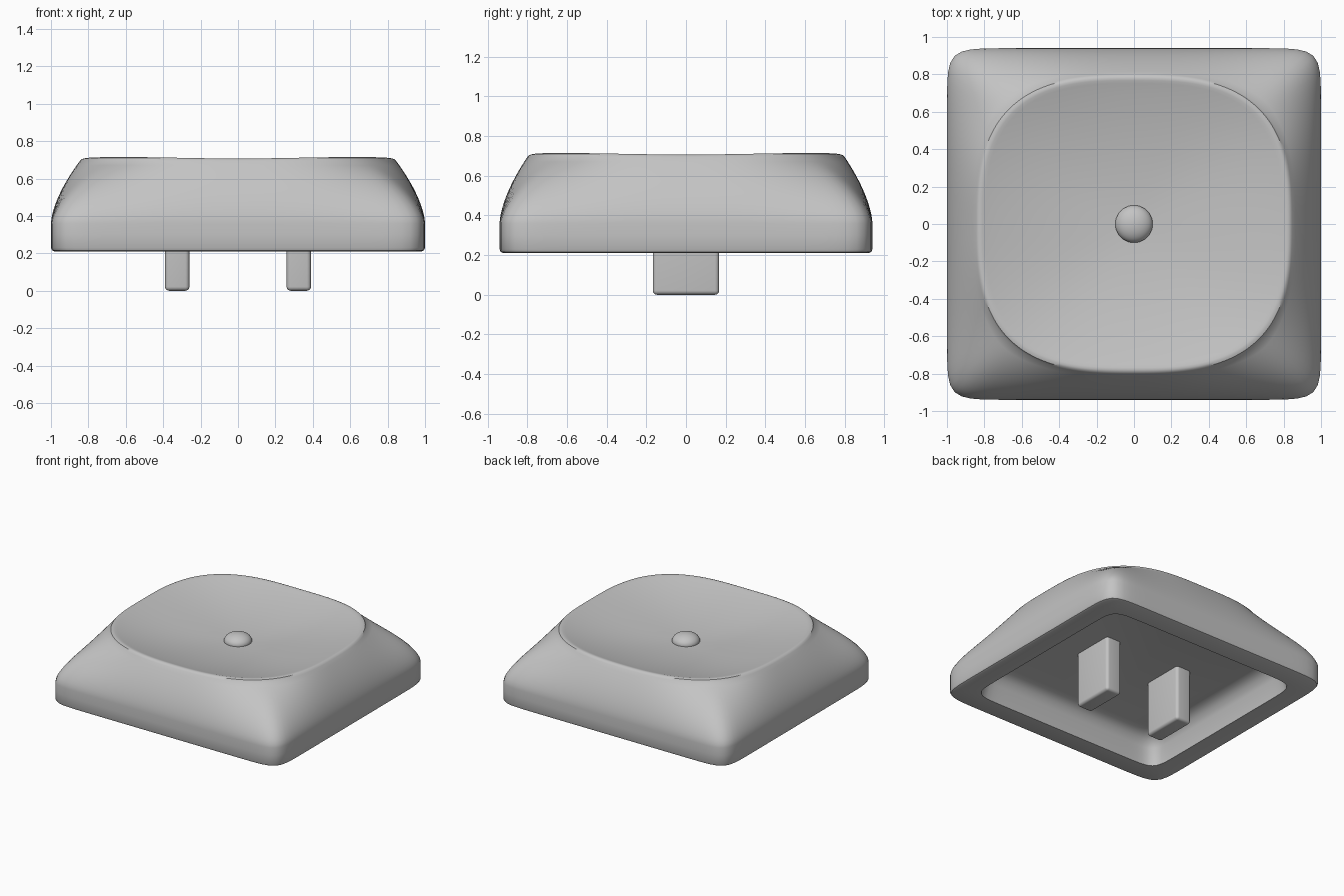
import bpy, bmesh
from math import sin, cos, pi, radians

cube = bpy.data.objects.get("Cube")
if cube:
    bpy.data.objects.remove(cube, do_unlink=True)

grey = bpy.data.materials.new("plain_grey")
grey.use_nodes = True
grey.diffuse_color = (0.55, 0.55, 0.55, 1)
grey.node_tree.nodes["Principled BSDF"].inputs["Base Color"].default_value = (0.55, 0.55, 0.55, 1)

SEGMENTS = 192


def finish(bm, name):
    bmesh.ops.recalc_face_normals(bm, faces=bm.faces)
    mesh = bpy.data.meshes.new(name)
    bm.to_mesh(mesh)
    bm.free()
    obj = bpy.data.objects.new(name, mesh)
    bpy.context.collection.objects.link(obj)
    mesh.materials.append(grey)
    bpy.ops.object.select_all(action='DESELECT')
    obj.select_set(True)
    bpy.context.view_layer.objects.active = obj
    bpy.ops.object.shade_smooth_by_angle(angle=radians(40))
    return obj


def radius(t, a, b, n):
    """Distance to a superellipse outline in direction t."""
    return (abs(cos(t) / a) ** n + abs(sin(t) / b) ** n) ** (-1 / n)


def square_ring(inset, z):
    return [(radius(t, 1 - inset, 0.94 - inset, 16), t, z) for t in angles]


def dish_ring(scale, z, lift=0.0):
    return [(scale * radius(t, 0.845, 0.80, 2.9), t, z + lift * sin(2 * t) ** 2) for t in angles]


def blend(lower, upper, k, z):
    return [(p[0] * (1 - k) + q[0] * k, p[1], z) for p, q in zip(lower, upper)]


angles = [2 * pi * i / SEGMENTS for i in range(SEGMENTS)]

# Cap: cavity ceiling, cavity wall, bottom lip, outer flare, rim and dish
rings = [square_ring(i, z) for i, z in
         [(0.30, 0.43), (0.25, 0.42), (0.21, 0.39), (0.185, 0.34), (0.165, 0.21),
          (0.02, 0.21), (0.006, 0.216), (0, 0.23), (0, 0.30), (0, 0.36)]]
base, crown = square_ring(0, 0), dish_ring(1, 0)
STEPS = 14
for i in range(1, STEPS + 1):
    s = i / STEPS
    rings.append(blend(base, crown, s ** 1.6, 0.36 + 0.335 * s))
rings += [dish_ring(s, z, 0.008) for s, z in
          [(0.99, 0.703), (0.975, 0.707), (0.96, 0.706), (0.94, 0.701)]]
for i in range(11, 0, -1):
    s = i / 12
    rings.append(dish_ring(0.94 * s, 0.60 + 0.101 * s ** 2, 0.008 * s ** 4))

bm = bmesh.new()
loops = [[bm.verts.new((r * cos(t), r * sin(t), z)) for r, t, z in ring] for ring in rings]
for low, high in zip(loops, loops[1:]):
    for i in range(SEGMENTS):
        j = (i + 1) % SEGMENTS
        bm.faces.new((low[i], low[j], high[j], high[i]))
bm.faces.new(loops[0])
centre = bm.verts.new((0, 0, 0.60))
for i in range(SEGMENTS):
    bm.faces.new((loops[-1][i], loops[-1][(i + 1) % SEGMENTS], centre))
finish(bm, "cap")

# Homing bump in the middle of the dish
bm = bmesh.new()
bmesh.ops.create_uvsphere(bm, u_segments=48, v_segments=24, radius=0.1)
bmesh.ops.scale(bm, vec=(1, 1, 0.6), verts=bm.verts)
bmesh.ops.translate(bm, vec=(0, 0, 0.605), verts=bm.verts)
finish(bm, "homing_bump")

# Two mounting prongs under the cap
for side, name in ((1, "left_prong"), (-1, "right_prong")):
    bm = bmesh.new()
    bmesh.ops.create_cube(bm, size=1)
    bmesh.ops.scale(bm, vec=(0.13, 0.335, 0.46), verts=bm.verts)
    bmesh.ops.translate(bm, vec=(side * 0.325, 0, 0.23), verts=bm.verts)
    bmesh.ops.bevel(bm, geom=bm.edges[:], offset=0.022, segments=5, profile=0.5, affect='EDGES')
    finish(bm, name)
